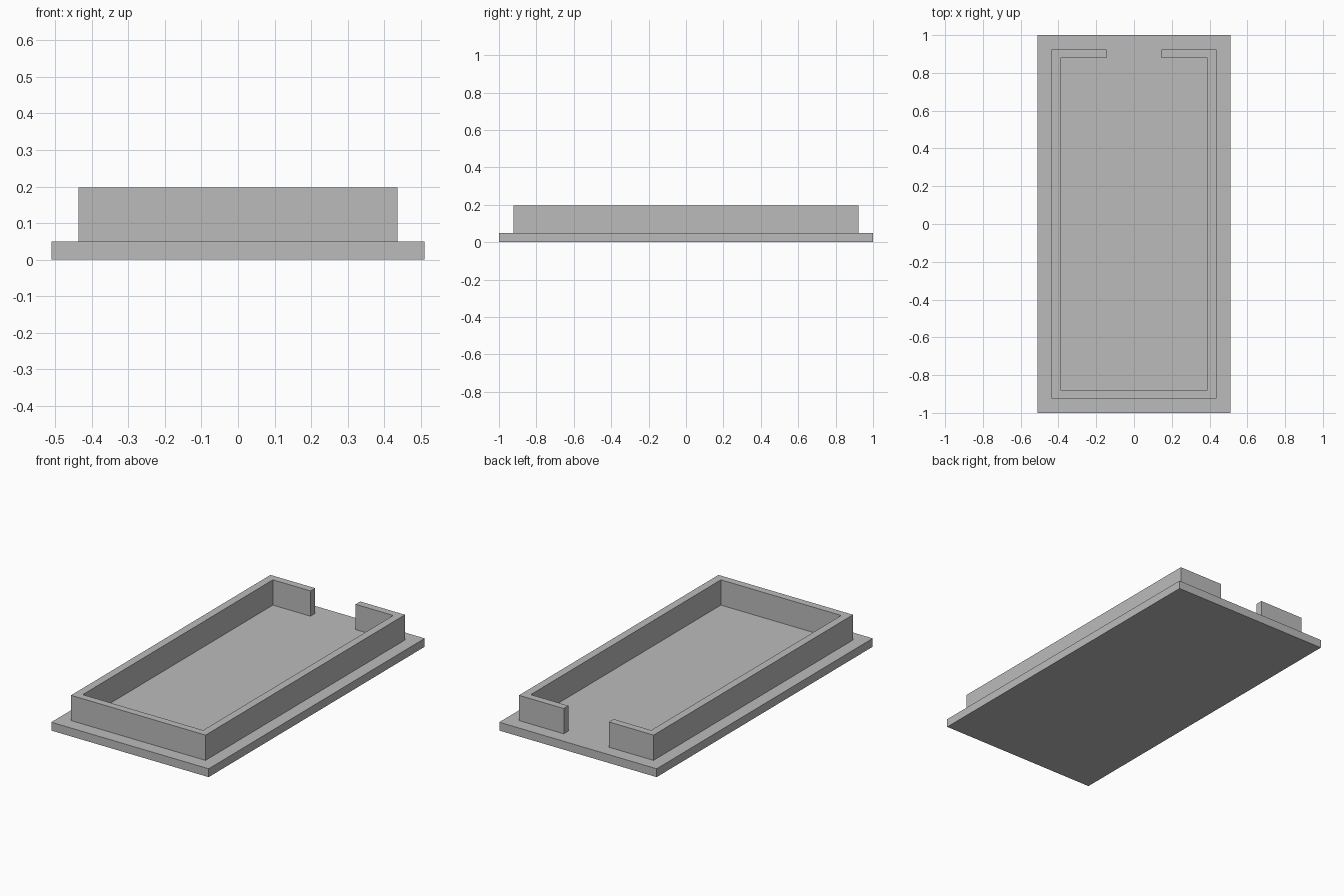
import bpy
import bmesh

cube = bpy.data.objects.get("Cube")
if cube:
    bpy.data.objects.remove(cube, do_unlink=True)

grey = bpy.data.materials.new("plain grey")
grey.use_nodes = True
grey.diffuse_color = (0.5, 0.5, 0.5, 1)
grey.node_tree.nodes["Principled BSDF"].inputs["Base Color"].default_value = grey.diffuse_color


def extrude_outline(name, outline, bottom, top):
    """Make a flat-sided solid from a plan outline."""
    bm = bmesh.new()
    face = bm.faces.new([bm.verts.new((x, y, bottom)) for x, y in outline])
    up = bmesh.ops.extrude_face_region(bm, geom=[face], use_keep_orig=True)["geom"]
    for v in up:
        if isinstance(v, bmesh.types.BMVert):
            v.co.z = top
    bmesh.ops.recalc_face_normals(bm, faces=bm.faces)
    mesh = bpy.data.meshes.new(name)
    bm.to_mesh(mesh)
    bm.free()
    mesh.materials.append(grey)
    obj = bpy.data.objects.new(name, mesh)
    bpy.context.collection.objects.link(obj)
    return obj


BASE_X, BASE_Y, BASE_TOP = 0.51, 1.0, 0.049
OUT_X, OUT_Y = 0.436, 0.923
IN_X, IN_Y = 0.39, 0.88
GAP, WALL_TOP = 0.146, 0.197

# Base plate
extrude_outline("base_plate", [(-BASE_X, -BASE_Y), (BASE_X, -BASE_Y),
                               (BASE_X, BASE_Y), (-BASE_X, BASE_Y)], 0, BASE_TOP)

# Rim wall, open in the middle of the back; right half mirrored to close the outline
outer = [(OUT_X, -OUT_Y), (OUT_X, OUT_Y), (GAP, OUT_Y)]
inner = [(GAP, IN_Y), (IN_X, IN_Y), (IN_X, -IN_Y)]
half = outer + inner
extrude_outline("rim_wall", half + [(-x, y) for x, y in reversed(half)], BASE_TOP, WALL_TOP)
